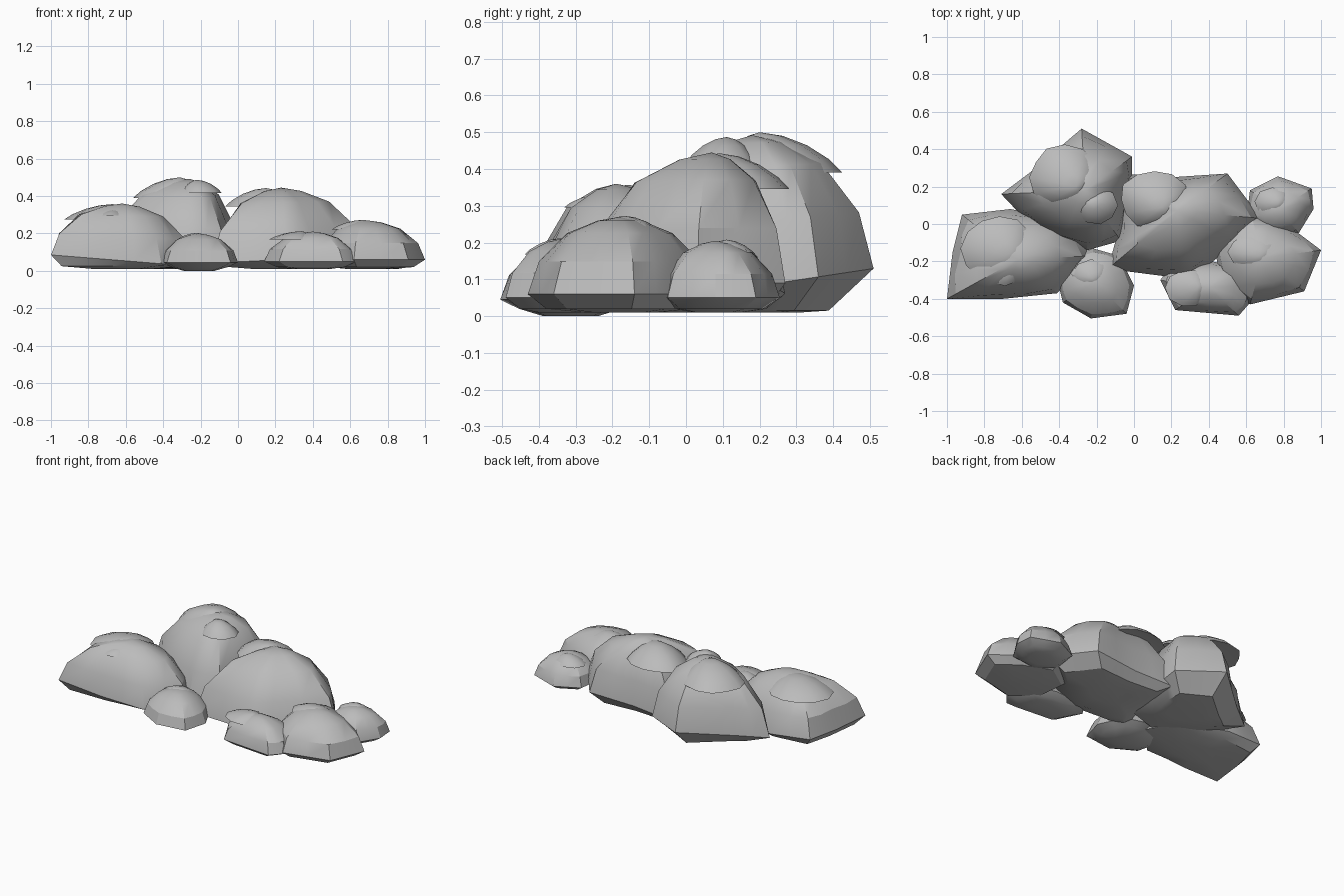
import bpy, bmesh, math, random

random.seed(4)
if "Cube" in bpy.data.objects:
    bpy.data.objects.remove(bpy.data.objects["Cube"], do_unlink=True)

stone = bpy.data.materials.new("grey stone")
stone.use_nodes = True
grey = (0.5, 0.5, 0.5, 1)
stone.diffuse_color = grey
stone.node_tree.nodes["Principled BSDF"].inputs["Base Color"].default_value = grey

# (scale towards the peak, height fraction above the rim, bulge of the edges)
ROCK = [(1, 0, 1), (.88, .42, 1.05), (.57, .79, 1.1), (.24, .95, 1.1)]
CAP = [(1, 0, 1), (.84, .33, 1), (.57, .68, 1), (.28, .91, 1)]


def with_midpoints(outline):
    """Split every edge of an outline in two."""
    points = []
    for (ax, ay), (bx, by) in zip(outline, outline[1:] + outline[:1]):
        points += [(ax, ay), ((ax + bx) / 2, (ay + by) / 2)]
    return points


def loft(name, outline, peak, rim, profile, feet, tilt=(0, 0), angle=24):
    """Close a dome over an outline, with a tapered underside."""
    bm = bmesh.new()
    px, py, pz = peak

    def add_ring(scale, height, bulge=1):
        ring = []
        for i, (x, y) in enumerate(outline):
            dx, dy = x - px, y - py
            edge = rim + tilt[0] * dx + tilt[1] * dy
            s = scale * bulge if i % 2 else scale
            ring.append(bm.verts.new((px + dx * s, py + dy * s, height(edge))))
        return ring

    rings = [add_ring(scale, lambda edge: z) for scale, z in feet]
    rings += [add_ring(scale, lambda edge: edge + (pz - edge) * lift, bulge)
              for scale, lift, bulge in profile]
    count = len(outline)
    for low, high in zip(rings, rings[1:]):
        for i in range(count):
            j = (i + 1) % count
            bm.faces.new((low[i], low[j], high[j], high[i]))
    top = bm.verts.new(peak)
    for i in range(count):
        bm.faces.new((rings[-1][i], rings[-1][(i + 1) % count], top))
    bm.faces.new(rings[0][::-1])
    bmesh.ops.recalc_face_normals(bm, faces=bm.faces)
    mesh = bpy.data.meshes.new(name)
    bm.to_mesh(mesh)
    bm.free()
    mesh.materials.append(stone)
    obj = bpy.data.objects.new(name, mesh)
    bpy.context.collection.objects.link(obj)
    bpy.ops.object.select_all(action='DESELECT')
    obj.select_set(True)
    bpy.context.view_layer.objects.active = obj
    bpy.ops.object.shade_smooth_by_angle(angle=math.radians(angle))


def rock(name, outline, peak, rim, foot=.74, foot_z=.02, base_z=.01, tilt=(0, 0)):
    feet = [(.4, base_z), (foot, foot_z)]
    loft(name, with_midpoints(outline), peak, rim, ROCK, feet, tilt, 28)


def cap(name, centre, radius, rim, top, lean=(0, 0), sides=12):
    """Worn, slightly overhanging crust on top of a rock."""
    outline = []
    for i in range(sides):
        a = math.tau * i / sides
        r = random.uniform(.93, 1.05)
        outline.append((centre[0] + radius[0] * r * math.cos(a),
                        centre[1] + radius[1] * r * math.sin(a)))
    peak = (centre[0] + lean[0], centre[1] + lean[1], top)
    loft(name, outline, peak, rim, CAP, [(.7, rim + .01)], angle=40)


# Large rocks
rock("left_rock",
     [(-1, -.4), (-.7, -.4), (-.41, -.37), (-.23, -.17), (-.36, .02),
      (-.66, .08), (-.92, .05), (-.97, -.15)],
     (-.62, -.19, .36), .055, foot=.85, foot_z=.025, tilt=(-.08, 0))
rock("back_rock",
     [(-.28, .51), (-.55, .28), (-.71, .16), (-.53, -.03), (-.25, -.14),
      (-.07, -.09), (-.01, .2), (-.01, .36)],
     (-.26, .18, .492), .08, foot=.63, foot_z=.015, tilt=(0, .15))
rock("centre_rock",
     [(-.14, -.24), (.25, -.29), (.4, -.22), (.68, .03), (.5, .27),
      (.2, .25), (-.07, .27), (-.09, -.06)],
     (.23, .07, .445), .07, tilt=(.05, .03))
rock("right_rock",
     [(.62, -.43), (.91, -.36), (1, -.14), (.84, -.02), (.62, .07),
      (.43, -.06), (.45, -.27)],
     (.69, -.18, .27), .06, foot=.8)

# Small rocks
rock("back_right_rock",
     [(.95, .19), (.77, .255), (.62, .18), (.6, .02), (.72, -.07),
      (.88, -.05), (.96, .08)],
     (.78, .08, .205), .05)
rock("front_right_rock",
     [(.14, -.3), (.22, -.46), (.56, -.49), (.63, -.41), (.6, -.24),
      (.42, -.2), (.2, -.22)],
     (.4, -.34, .21), .05)
rock("front_rock",
     [(-.38, -.42), (-.23, -.505), (-.04, -.48), (0, -.33), (-.08, -.17),
      (-.22, -.13), (-.36, -.19), (-.41, -.3)],
     (-.21, -.31, .2), .045, base_z=0)

# Worn crusts
cap("left_crust", (-.72, -.13), (.2, .18), .275, .357, (.05, -.03))
cap("left_front_crust", (-.69, -.27), (.08, .06), .295, .33, (.03, .03), 8)
cap("back_crust", (-.37, .25), (.19, .17), .39, .5, (.06, -.05))
cap("back_front_crust", (-.2, .1), (.11, .1), .415, .487, (-.02, .01), 9)
cap("centre_crust", (.11, .13), (.19, .16), .345, .443, (.04, -.04))
cap("right_crust", (.64, -.15), (.14, .1), .22, .273, (.03, -.02), 10)
cap("back_right_crust", (.74, .12), (.1, .08), .16, .208, (.03, -.01), 8)
cap("front_right_crust", (.29, -.34), (.12, .1), .167, .212, (.05, 0), 10)
cap("front_crust", (-.23, -.27), (.1, .08), .16, .203, (.01, -.02), 8)
